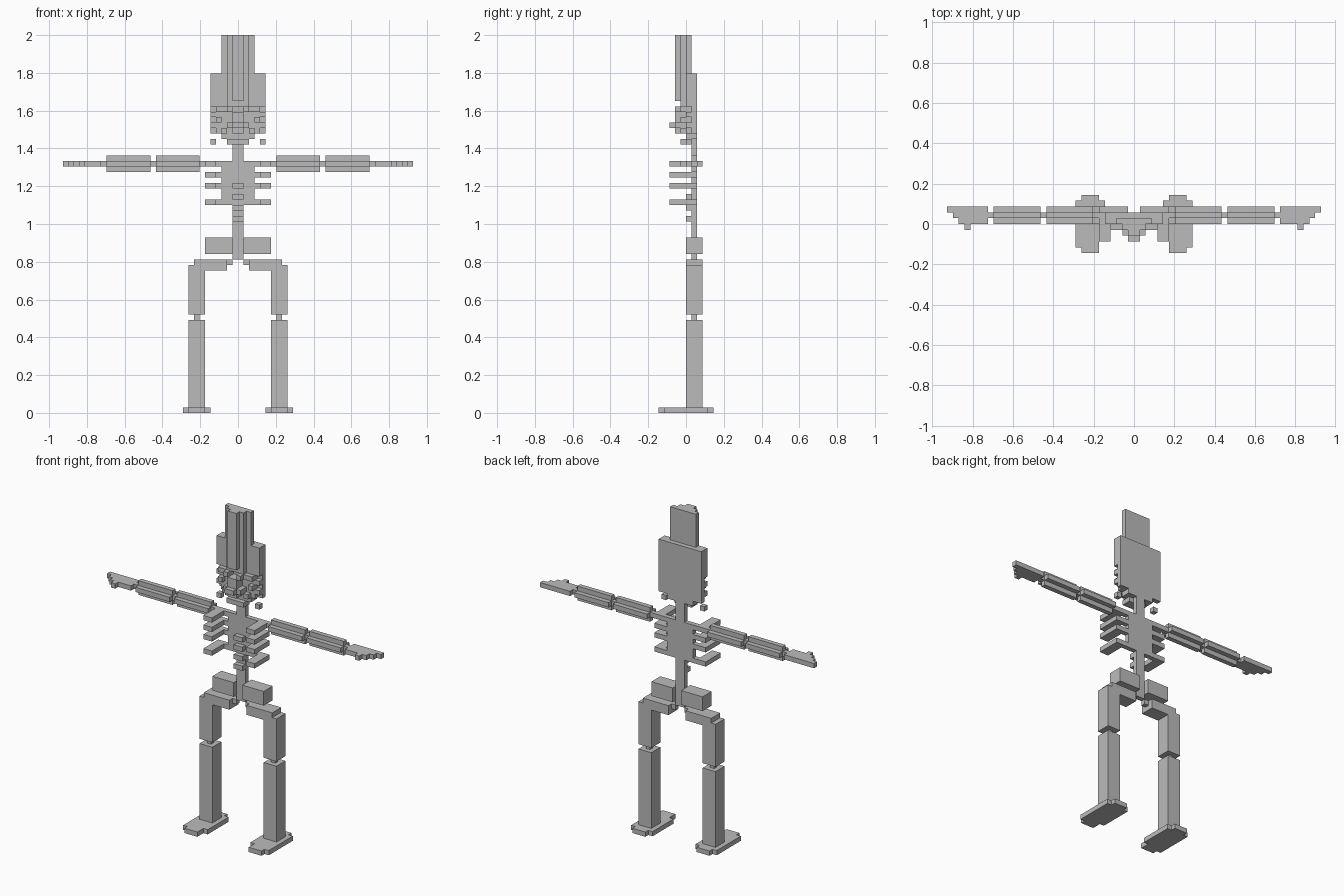
import bpy, bmesh, math
from mathutils import Vector
from itertools import product

if "Cube" in bpy.data.objects:
    bpy.data.objects.remove(bpy.data.objects["Cube"])

U = 2 / 69  # size of one cube
bone = bpy.data.materials.new("bone_grey")
bone.diffuse_color = (0.5, 0.5, 0.5, 1)
bone.use_nodes = True
bone.node_tree.nodes["Principled BSDF"].inputs["Base Color"].default_value = bone.diffuse_color


def part(name, boxes, sides=(1,)):
    """Blocky part from (x0, x1, y0, y1, z0, z1) boxes in cube units, skinned as one clean shell."""
    for s in sides:
        cells = set()
        for x0, x1, y0, y1, z0, z1 in boxes:
            if s < 0:
                x0, x1 = -x1, -x0
            cells.update(product(range(x0, x1), range(y0, y1), range(z0, z1)))
        bm = bmesh.new()
        verts = {}
        for c in cells:
            for axis, d in product(range(3), (0, 1)):
                n = list(c)
                n[axis] += 1 if d else -1
                if tuple(n) in cells:
                    continue
                a, b = (axis + 1) % 3, (axis + 2) % 3
                ring = []
                for i, j in ((0, 0), (1, 0), (1, 1), (0, 1)):
                    p = list(c)
                    p[axis] += d
                    p[a] += i
                    p[b] += j
                    p = tuple(p)
                    if p not in verts:
                        verts[p] = bm.verts.new(Vector(p) * U)
                    ring.append(verts[p])
                bm.faces.new(ring if d else ring[::-1])
        bmesh.ops.dissolve_limit(bm, angle_limit=math.radians(1),
                                 verts=bm.verts[:], edges=bm.edges[:])
        suffix = "" if len(sides) == 1 else ("_right" if s > 0 else "_left")
        me = bpy.data.meshes.new(name + suffix)
        bm.to_mesh(me)
        bm.free()
        me.materials.append(bone)
        bpy.context.collection.objects.link(bpy.data.objects.new(name + suffix, me))


BOTH = (1, -1)

# Legs
part("foot", [(6, 9, -5, 5, 0, 1), (9, 10, -4, 4, 0, 1), (5, 6, -3, 4, 0, 1)], BOTH)
part("lower_leg", [(6, 9, 0, 3, 1, 17), (7, 8, 1, 2, 17, 18)], BOTH)
part("upper_leg", [(6, 9, 0, 3, 18, 27), (2, 8, 0, 3, 26, 28), (1, 2, 1, 2, 27, 28)], BOTH)

# Pelvis and spine
part("pelvis", [(1, 6, 0, 3, 29, 32)], BOTH)
part("spine", [(-1, 1, 1, 2, 28, 50), (-1, 1, 0, 1, 35, 36), (-1, 1, 0, 1, 37, 38),
               (-1, 1, 0, 1, 39, 40), (-1, 1, 0, 1, 41, 42)])

# Chest plate and ribs
part("chest_plate", [(-3, 3, 1, 2, 38, 46)])
for i, z in enumerate((38, 41, 43, 45)):
    part(f"rib_{i + 1}", [(3, 6, 1, 2, z, z + 1), (4, 6, -3, 2, z, z + 1)], BOTH)


# Arms with a plus-shaped cross-section
def limb(x0, x1):
    return [(x0, x1, 0, 3, 45, 46), (x0, x1, 1, 2, 44, 47)]


part("upper_arm", limb(7, 15) + [(3, 16, 1, 2, 45, 46)], BOTH)
part("forearm", limb(16, 24) + [(24, 25, 1, 2, 45, 46)], BOTH)

# Hands with tapering fingers
part("hand", [(25, 28, 0, 3, 45, 46), (28, 29, -1, 3, 45, 46), (29, 30, 0, 3, 45, 46),
              (30, 31, 1, 3, 45, 46), (31, 32, 2, 3, 45, 46)], BOTH)

# Head
part("head", [(-5, 5, 1, 2, 51, 62), (-3, 3, 1, 2, 50, 51), (-4, 4, 0, 1, 51, 56),
              (-3, 3, 0, 1, 50, 51)])
part("side_hair", [(3, 5, 0, 1, 56, 62)], BOTH)
part("crown", [(-3, 3, 0, 1, 56, 69), (-2, 2, -1, 0, 56, 69), (-1, 1, -2, -1, 57, 69)])

# Face
part("brow", [(2, 4, -1, 0, 55, 56), (1, 2, -2, 0, 55, 56)], BOTH)
part("cheek", [(4, 5, 0, 1, 52, 53), (4, 5, 0, 1, 54, 55), (3, 4, -1, 0, 53, 54),
               (2, 3, -1, 0, 51, 52)], BOTH)
part("nose", [(-1, 1, -2, 0, 53, 55), (-2, 2, -2, 0, 52, 53), (-1, 1, -3, -2, 52, 53)])
part("jaw", [(-1, 1, -2, 0, 51, 52), (-2, 2, -1, 0, 49, 50), (-2, 2, 0, 1, 49, 51)])
part("ear_drop", [(4, 5, 0, 1, 49, 50)], BOTH)
